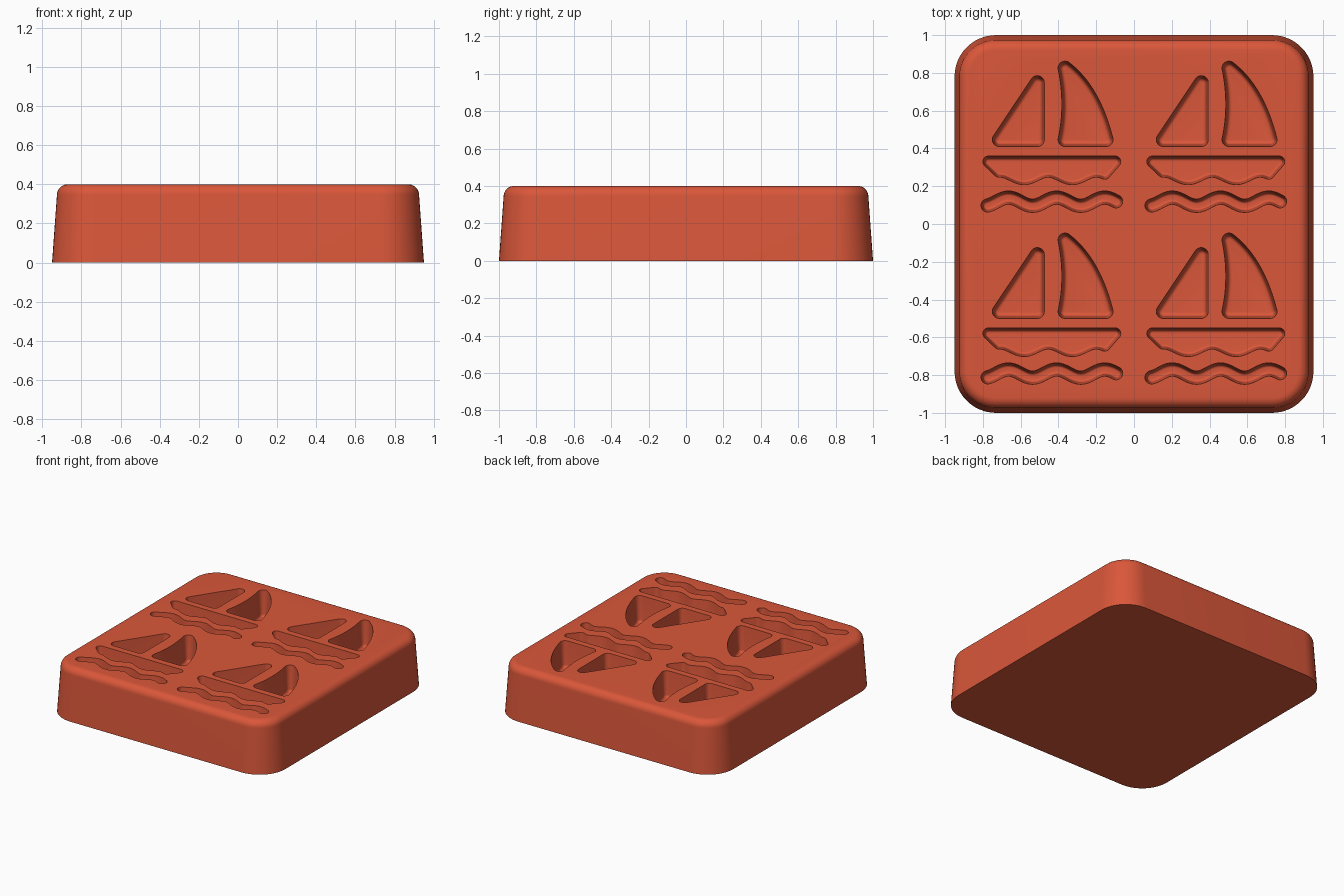
import bpy
import bmesh
import math
from mathutils import Vector

cube = bpy.data.objects.get("Cube")
if cube:
    bpy.data.objects.remove(cube, do_unlink=True)

HEIGHT = 0.40
DEPTH = 0.20


def offset_ring(core, d):
    """Grow a counter-clockwise outline by d, with round outer corners."""
    pts = []
    n = len(core)
    for i, p in enumerate(core):
        a = p - core[i - 1]
        b = core[(i + 1) % n] - p
        turn = math.atan2(a.x * b.y - a.y * b.x, a.dot(b))
        start = math.atan2(-a.x, a.y)
        if turn > 0.3:
            steps = max(4, round(turn / 0.13))
            angles = [start + turn * k / steps for k in range(steps + 1)]
            reach = d
        else:
            angles = [start + turn / 2]
            reach = d / math.cos(turn / 2)
        pts += [p + reach * Vector((math.cos(t), math.sin(t))) for t in angles]
    return pts


def loft(bm, core, profile, shift=(0, 0)):
    """Closed solid through offset rings; profile lists (offset, z) upwards."""
    rings = []
    for d, z in profile:
        rings.append([bm.verts.new((p.x + shift[0], p.y + shift[1], z))
                      for p in offset_ring(core, d)])
    for low, high in zip(rings, rings[1:]):
        for i in range(len(low)):
            j = (i + 1) % len(low)
            bm.faces.new((low[i], low[j], high[j], high[i]))
    bm.faces.new(rings[0][::-1])
    bm.faces.new(rings[-1])


def make_object(name, bm):
    mesh = bpy.data.meshes.new(name)
    bm.to_mesh(mesh)
    bm.free()
    obj = bpy.data.objects.new(name, mesh)
    bpy.context.collection.objects.link(obj)
    return obj


def bezier(a, c, b, steps=14):
    """Quadratic curve from a towards b, leaving out b."""
    a, b, c = Vector(a), Vector(b), Vector(c)
    ts = [k / steps for k in range(steps)]
    return [a * (1 - t) ** 2 + c * 2 * t * (1 - t) + b * t * t for t in ts]


def ripple(x0, x1, level, height, crest, steps=40):
    """Wavy line of points from x0 to x1."""
    xs = [x0 + (x1 - x0) * k / steps for k in range(steps + 1)]
    return [Vector((x, level + height * math.cos(math.tau * (x - crest) / 0.255)))
            for x in xs]


def pocket_profile(r, floor_r):
    """Drafted wall with a rounded foot, from the floor to above the top face."""
    wall_r = r - 0.012
    f = wall_r - floor_r
    z0 = HEIGHT - DEPTH
    foot = [(floor_r + f * math.sin(t), z0 + f * (1 - math.cos(t)))
            for t in [math.pi / 2 * k / 5 for k in range(6)]]
    return foot + [(r, HEIGHT), (r, HEIGHT + 0.05)]


# Tray block: drafted sides, round corners, rounded top rim
block_core = [Vector(p) for p in
              ((-0.73, -0.78), (0.73, -0.78), (0.73, 0.78), (-0.73, 0.78))]
rim = 0.055
block_profile = [(0.22, 0)]
for k in range(9):
    t = math.pi / 2 * k / 8
    block_profile.append((0.195 - rim * (1 - math.cos(t)),
                          HEIGHT - rim + rim * math.sin(t)))
bm = bmesh.new()
loft(bm, block_core, block_profile)
mold = make_object("mold_tray", bm)

# Boat pocket outlines
jib = [Vector(p) for p in ((-0.713, 0.447), (-0.512, 0.447), (-0.512, 0.748))]

base_left, base_right, tip = (-0.365, 0.447), (-0.148, 0.447), (-0.365, 0.825)
mainsail = ([Vector(base_left)]
            + bezier(base_right, (-0.215, 0.71), tip)
            + bezier(tip, (-0.325, 0.63), base_left))

hull = (ripple(-0.715, -0.155, 0.258, 0.02, -0.455)
        + [Vector((-0.10, 0.33)), Vector((-0.77, 0.33))])

wave_line = ripple(-0.775, -0.095, 0.118, 0.022, -0.41)
wave = wave_line + wave_line[-2:0:-1]

pockets = [
    (jib, pocket_profile(0.037, 0.004)),
    (mainsail, pocket_profile(0.037, 0.004)),
    (hull, pocket_profile(0.03, 0.004)),
    (wave, pocket_profile(0.035, 0.01)),
]

# Four boats in a two by two layout
bm = bmesh.new()
for dx in (0, 0.868):
    for dy in (0, -0.91):
        for core, profile in pockets:
            loft(bm, core, profile, (dx, dy))
cutter = make_object("pocket_cutter", bm)
cutter.hide_render = True

# Silicone colour
red = bpy.data.materials.new("brick_red")
red.use_nodes = True
colour = (0.70, 0.095, 0.042, 1)
red.diffuse_color = colour
red.node_tree.nodes["Principled BSDF"].inputs["Base Color"].default_value = colour
mold.data.materials.append(red)
cutter.data.materials.append(red)

# Cut the pockets, then drop the cutter
cut = mold.modifiers.new("pockets", "BOOLEAN")
cut.operation = "DIFFERENCE"
cut.solver = "EXACT"
cut.object = cutter
bpy.ops.object.select_all(action="DESELECT")
mold.select_set(True)
bpy.context.view_layer.objects.active = mold
bpy.ops.object.modifier_apply(modifier=cut.name)
bpy.data.objects.remove(cutter, do_unlink=True)
bpy.ops.object.shade_smooth_by_angle(angle=math.radians(35))
